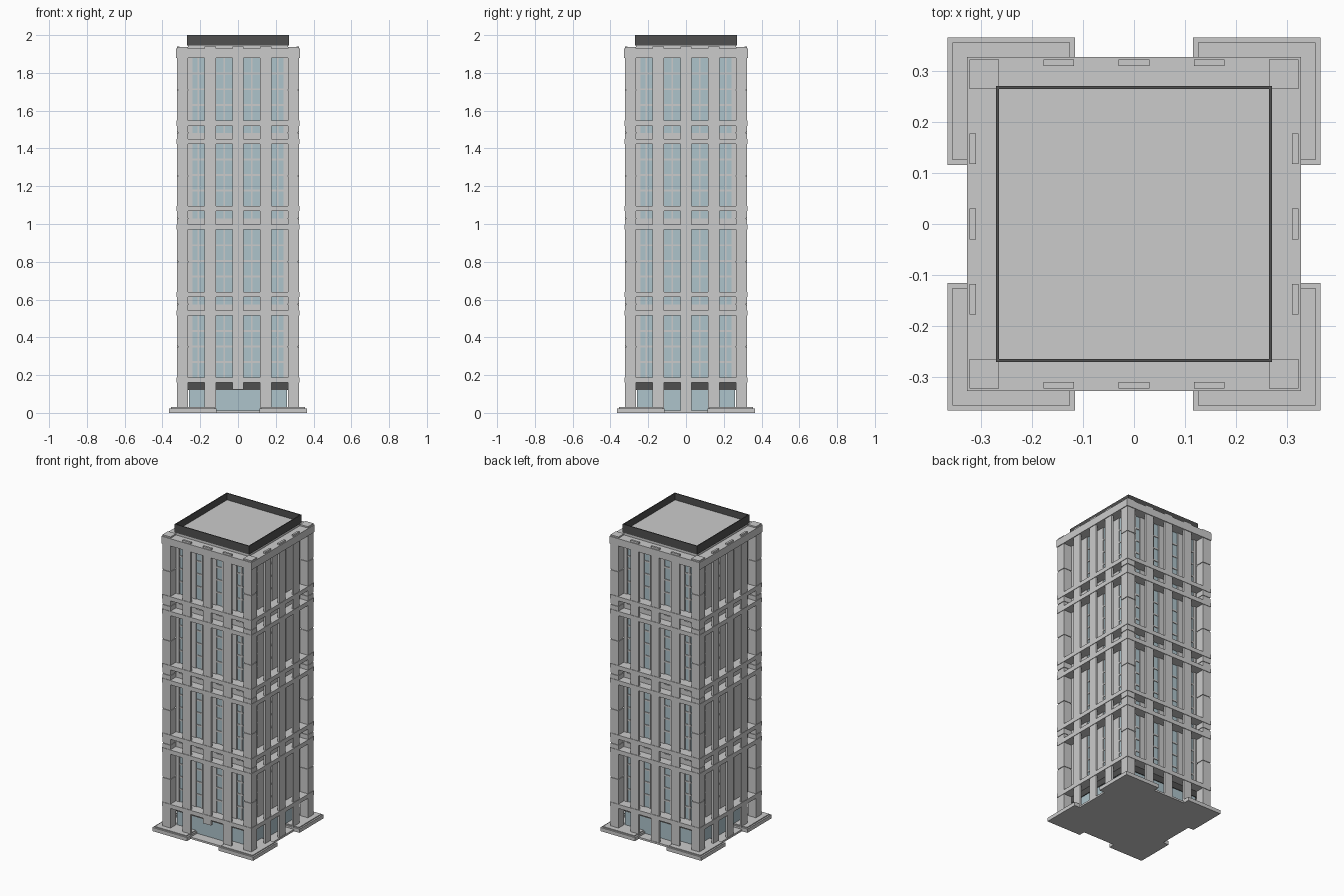
import bpy, bmesh, math
from mathutils import Matrix, Vector

if "Cube" in bpy.data.objects:
    bpy.data.objects.remove(bpy.data.objects["Cube"])


def material(name, col):
    m = bpy.data.materials.new(name)
    m.diffuse_color = col
    m.use_nodes = True
    m.node_tree.nodes["Principled BSDF"].inputs["Base Color"].default_value = m.diffuse_color
    return m


GLASS = material("pale_glass", (0.42, 0.55, 0.60, 1))
DARK = material("dark_metal", (0.08, 0.08, 0.08, 1))
ALL = range(4)


def build(name, boxes, sides=(0,), mat=None, bevel=0):
    """One object from boxes (x0,x1,y0,y1,z0,z1), repeated by quarter turns."""
    bm = bmesh.new()
    for s in sides:
        rot = Matrix.Rotation(s * math.pi / 2, 4, 'Z')
        for x0, x1, y0, y1, z0, z1 in boxes:
            c = Vector(((x0 + x1) / 2, (y0 + y1) / 2, (z0 + z1) / 2))
            m = rot @ Matrix.Translation(c) @ Matrix.Diagonal((x1 - x0, y1 - y0, z1 - z0, 1))
            bmesh.ops.create_cube(bm, size=1, matrix=m)
    me = bpy.data.meshes.new(name)
    bm.to_mesh(me)
    bm.free()
    ob = bpy.data.objects.new(name, me)
    bpy.context.collection.objects.link(ob)
    if mat:
        me.materials.append(mat)
    if bevel:
        b = ob.modifiers.new("bevel", 'BEVEL')
        b.width, b.segments = bevel, 1
    return ob


def square(r, z0, z1):
    return (-r, r, -r, r, z0, z1)


# Ground slab and stepped corner plinths
build("ground_slab", [square(0.325, 0, 0.012)])
build("corner_plinth", [(0.115, 0.365, 0.25, 0.365, 0, 0.024),
                        (0.25, 0.365, 0.115, 0.25, 0, 0.024),
                        (0.125, 0.355, 0.24, 0.355, 0.02, 0.03),
                        (0.24, 0.355, 0.125, 0.24, 0.02, 0.03)], ALL)

# Lobby core with horizontal courses, and the lobby glazing
build("lobby_core", [square(0.115 - 0.004 * (i % 2), 0.012 + i * 0.0135, 0.0255 + i * 0.0135)
                     for i in range(8)])
build("lobby_glass", [(-0.26, 0.26, -0.26, -0.256, 0.012, 0.12)], ALL, GLASS)
build("lobby_ceiling", [square(0.265, 0.12, 0.16)], mat=DARK)

# Tower glass volume
build("tower_glass", [square(0.26, 0.16, 1.925)], mat=GLASS)

# Projecting floor bands and cornice
bands = [(0.16, 0.187), (0.515, 0.543), (0.613, 0.64), (0.97, 0.998), (1.068, 1.095),
         (1.423, 1.451), (1.52, 1.547)]
build("floor_bands", [square(0.325, a, b) for a, b in bands])
build("cornice", [square(0.327, 1.88, 1.928)])

# Spandrels behind each pair of bands
build("spandrels", [square(0.266, a, b) for a, b in
                    ((0.543, 0.575), (0.998, 1.03), (1.451, 1.483))])

# Corner piers with recessed joints
joints = [0.35, 0.575, 0.80, 1.03, 1.255, 1.483, 1.71]
levels = [0.024] + joints + [1.94]
piers = [(0.264, 0.322, 0.264, 0.322, a + 0.003, b - 0.003) for a, b in zip(levels, levels[1:])]
piers.append((0.268, 0.318, 0.268, 0.318, 0.03, 1.93))
build("corner_piers", piers, ALL)

# Free-standing pilasters; the front centre one stops above the entrance
for s, side in enumerate(("front", "right", "back", "left")):
    build(side + "_pilasters", [(x - 0.03, x + 0.03, -0.322, -0.309,
                                 0.125 if s == 0 and x == 0 else 0.01, 1.94)
                                for x in (-0.147, 0, 0.147)], (s,))

# Window frames: uprights behind the pilasters and at bay centres, rails per storey
frames = [(x - w, x + w, -0.266, -0.258, 0.16, 1.925)
          for x, w in ((-0.147, 0.03), (0, 0.03), (0.147, 0.03), (-0.25, 0.01), (0.25, 0.01),
                       (-0.0735, 0.004), (0.0735, 0.004), (-0.21, 0.004), (0.21, 0.004))]
for a, b in ((0.187, 0.515), (0.64, 0.97), (1.095, 1.423), (1.547, 1.88)):
    for i in (1, 2, 3):
        z = a + (b - a) * i / 4
        frames.append((-0.255, 0.255, -0.264, -0.258, z - 0.005, z + 0.005))
build("window_frames", frames, ALL)

# Roof deck and dark parapet
build("roof_deck", [square(0.264, 1.925, 1.956)])
build("roof_parapet", [(-0.27, 0.264, -0.27, -0.264, 1.945, 2.0)], ALL, DARK)
